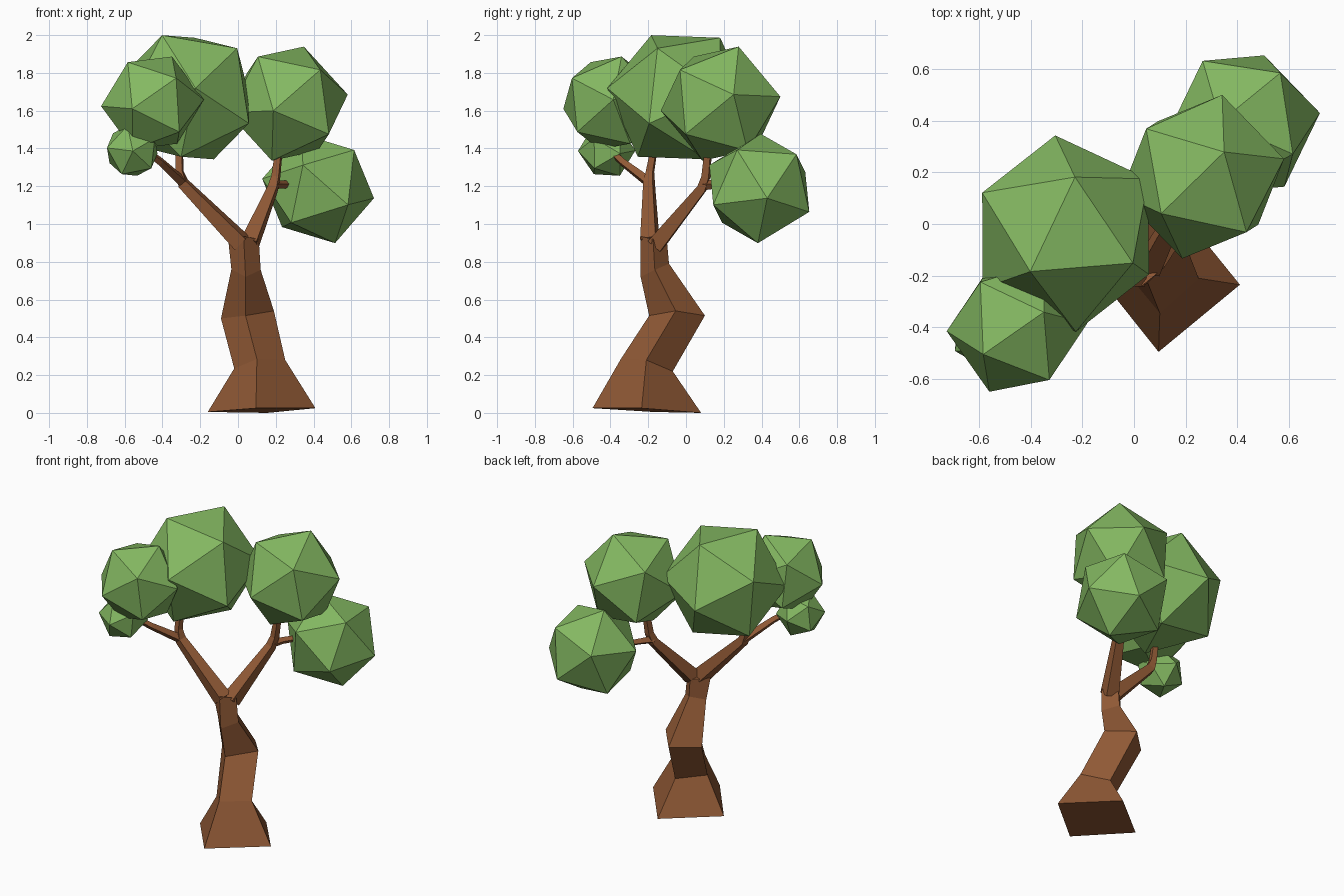
import bpy, bmesh
from mathutils import Vector, Matrix

if "Cube" in bpy.data.objects:
    bpy.data.objects.remove(bpy.data.objects["Cube"])


def material(name, color):
    m = bpy.data.materials.new(name)
    m.diffuse_color = (*color, 1)
    m.use_nodes = True
    m.node_tree.nodes["Principled BSDF"].inputs["Base Color"].default_value = m.diffuse_color
    return m


BARK = material("bark", (0.28, 0.10, 0.036))
LEAF = material("leaf", (0.23, 0.48, 0.12))


def add_object(name, bm, mat):
    bmesh.ops.recalc_face_normals(bm, faces=bm.faces)
    mesh = bpy.data.meshes.new(name)
    bm.to_mesh(mesh)
    bm.free()
    mesh.materials.append(mat)
    obj = bpy.data.objects.new(name, mesh)
    bpy.context.collection.objects.link(obj)
    return obj


def loft(name, rings):
    """Skin a list of four-cornered rings and cap both ends."""
    bm = bmesh.new()
    loops = [[bm.verts.new(p) for p in ring] for ring in rings]
    for a, b in zip(loops, loops[1:]):
        for i in range(4):
            j = (i + 1) % 4
            bm.faces.new((a[i], a[j], b[j], b[i]))
    bm.faces.new(loops[0])
    bm.faces.new(loops[-1])
    return add_object(name, bm, BARK)


def branch(name, path):
    """Square tube along (x, y, z, half_diagonal) points."""
    pts = [Vector(p[:3]) for p in path]
    rings = []
    for i, p in enumerate(pts):
        d = (pts[min(i + 1, len(pts) - 1)] - pts[max(i - 1, 0)]).normalized()
        side = d.cross(Vector((0.5, -0.8, 0.1))).normalized()
        up = d.cross(side)
        r = path[i][3]
        rings.append([p + side * r, p + up * r, p - side * r, p - up * r])
    return loft(name, rings)


def frame(a, b):
    a, b = a.normalized(), b.normalized()
    x, y = (a + b).normalized(), (b - a).normalized()
    return Matrix((x, y, x.cross(y))).transposed()


def foliage(name, center, radius, corner_a, corner_b):
    """Icosahedron turned so two adjacent corners point at the given spots."""
    c = Vector(center)
    bm = bmesh.new()
    bmesh.ops.create_icosphere(bm, subdivisions=1, radius=radius)
    bm.verts.ensure_lookup_table()
    v = bm.verts[0]
    n = v.link_edges[0].other_vert(v)
    turn = frame(Vector(corner_a) - c, Vector(corner_b) - c) @ frame(v.co, n.co).transposed()
    bmesh.ops.transform(bm, matrix=Matrix.Translation(c) @ turn.to_4x4(), verts=bm.verts)
    return add_object(name, bm, LEAF)


# Trunk: crooked square column, corners ordered right, front, left, back
loft("trunk", [
    [(0.41, -0.235, 0.025), (0.095, -0.495, 0.025), (-0.16, -0.175, 0.005), (0.155, 0.08, 0.0)],
    [(0.25, -0.21, 0.28), (0.10, -0.345, 0.285), (-0.02, -0.20, 0.235), (0.13, -0.07, 0.22)],
    [(0.19, -0.055, 0.54), (0.04, -0.195, 0.515), (-0.09, -0.04, 0.50), (0.06, 0.10, 0.515)],
    [(0.12, -0.165, 0.757), (0.04, -0.24, 0.72), (-0.035, -0.165, 0.76), (0.04, -0.09, 0.79)],
    [(0.11, -0.175, 0.92), (0.03, -0.24, 0.935), (-0.05, -0.19, 0.90), (0.04, -0.10, 0.90)],
])

# Main limbs, each carrying on as the upright twig
branch("left_limb", [(0.02, -0.19, 0.90, 0.06), (-0.29, -0.195, 1.215, 0.036),
                     (-0.31, -0.19, 1.28, 0.026), (-0.31, -0.16, 1.45, 0.02)])
branch("right_limb", [(0.06, -0.16, 0.89, 0.06), (0.185, 0.085, 1.19, 0.034),
                      (0.20, 0.105, 1.25, 0.028), (0.22, 0.12, 1.42, 0.022)])

# Side twigs
branch("left_twig", [(-0.29, -0.195, 1.22, 0.03), (-0.41, -0.34, 1.33, 0.022), (-0.49, -0.40, 1.39, 0.02)])
branch("right_twig", [(0.185, 0.09, 1.205, 0.028), (0.22, 0.16, 1.21, 0.022), (0.28, 0.25, 1.21, 0.02)])

# Leaf clumps
foliage("foliage_top", (-0.265, -0.037, 1.671), 0.385, (-0.40, -0.18, 2.0), (-0.23, 0.18, 1.99))
foliage("foliage_right", (0.264, 0.183, 1.637), 0.328, (0.35, 0.28, 1.94), (0.105, 0.04, 1.885))
foliage("foliage_low_right", (0.424, 0.388, 1.188), 0.303, (0.72, 0.43, 1.14), (0.51, 0.38, 0.90))
foliage("foliage_front_left", (-0.453, -0.40, 1.641), 0.273, (-0.56, -0.65, 1.61), (-0.33, -0.60, 1.77))
foliage("foliage_low_left", (-0.56, -0.42, 1.388), 0.152, (-0.56, -0.56, 1.38), (-0.61, -0.49, 1.275))
